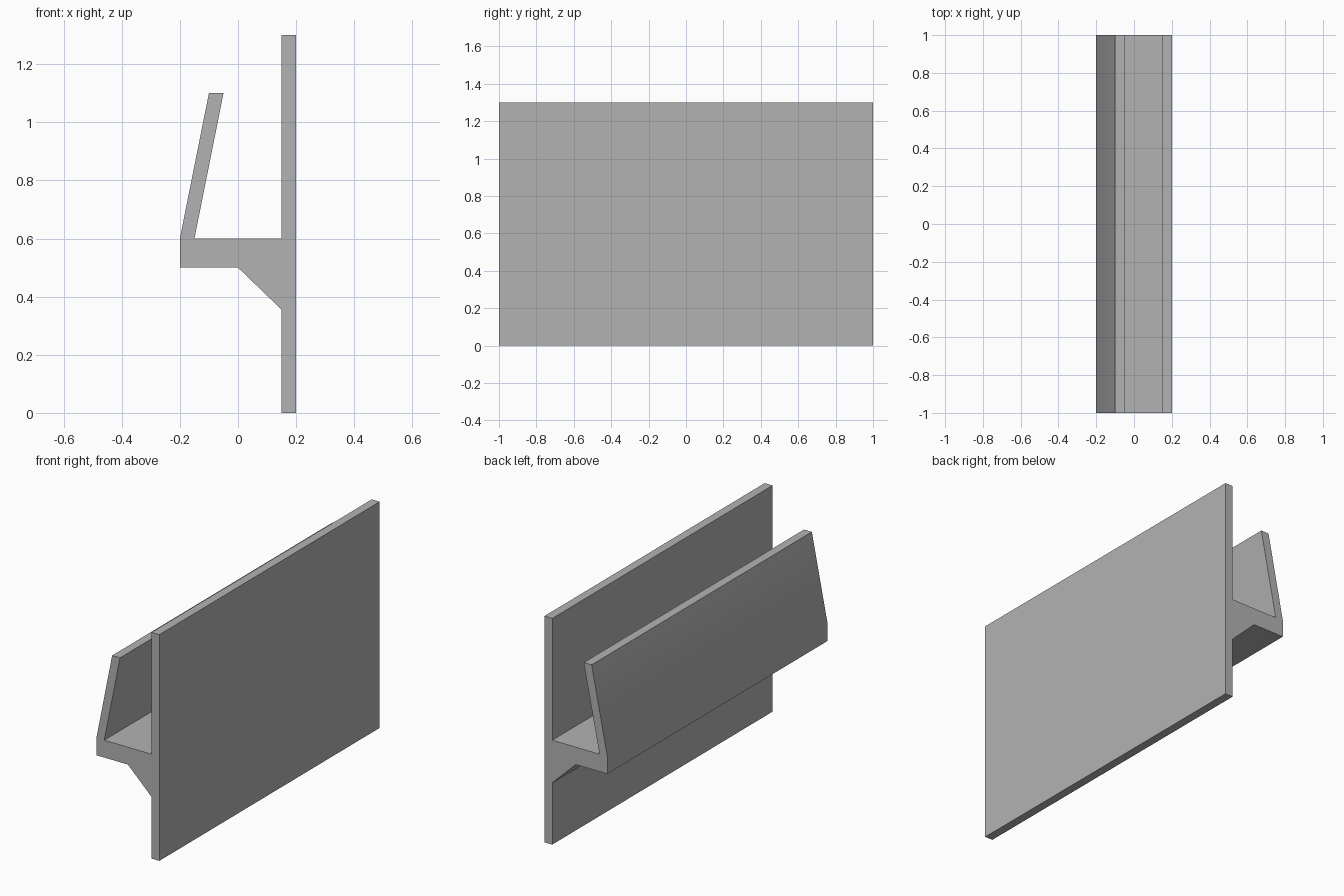
import bpy
import bmesh
import math
from mathutils import Vector

cube = bpy.data.objects.get("Cube")
if cube:
    bpy.data.objects.remove(cube, do_unlink=True)

LENGTH = 2.0

# Plain grey material
grey = bpy.data.materials.new("plain_grey")
grey.use_nodes = True
colour = (0.45, 0.45, 0.45, 1.0)
grey.diffuse_color = colour
grey.node_tree.nodes["Principled BSDF"].inputs["Base Color"].default_value = colour

# Cross-section (x, z): back plate, gusset, shelf and leaning lip
profile = [
    (0.20, 0.0), (0.20, 1.30), (0.15, 1.30),      # back plate
    (0.15, 0.60), (-0.15, 0.60),                  # channel floor
    (-0.05, 1.10), (-0.10, 1.10), (-0.20, 0.60),  # leaning lip
    (-0.20, 0.50), (0.0, 0.50),                   # shelf underside
    (0.15, 0.355), (0.15, 0.0),                   # gusset and plate foot
]

# Sweep the section along y
bm = bmesh.new()
section = bm.faces.new([bm.verts.new((x, -LENGTH / 2, z)) for x, z in profile])
swept = bmesh.ops.extrude_face_region(bm, geom=[section], use_keep_orig=True)
moved = [v for v in swept["geom"] if isinstance(v, bmesh.types.BMVert)]
bmesh.ops.translate(bm, verts=moved, vec=Vector((0, LENGTH, 0)))
bmesh.ops.recalc_face_normals(bm, faces=bm.faces)

mesh = bpy.data.meshes.new("channel_rail")
bm.to_mesh(mesh)
bm.free()
mesh.materials.append(grey)
rail = bpy.data.objects.new("channel_rail", mesh)
bpy.context.collection.objects.link(rail)

# Soften only the shallow bend on the lip
bpy.ops.object.select_all(action="DESELECT")
rail.select_set(True)
bpy.context.view_layer.objects.active = rail
bpy.ops.object.shade_smooth_by_angle(angle=math.radians(30))
